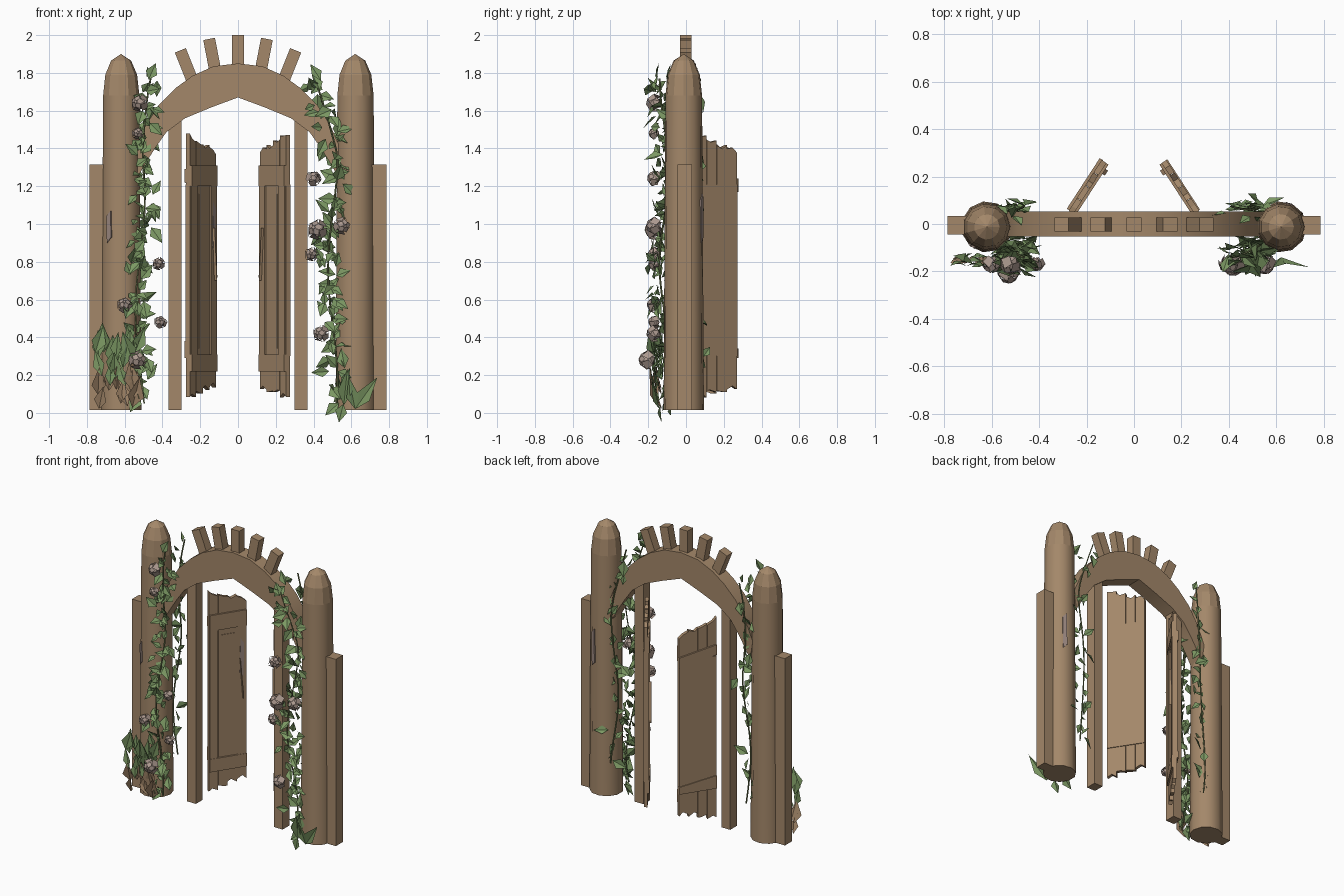
import bpy, bmesh, math, random
from mathutils import Vector, Matrix

random.seed(4)
rnd = random.uniform
if "Cube" in bpy.data.objects:
    bpy.data.objects.remove(bpy.data.objects["Cube"], do_unlink=True)


def material(name, rgb):
    m = bpy.data.materials.new(name)
    m.use_nodes = True
    m.diffuse_color = (*rgb, 1)
    m.node_tree.nodes["Principled BSDF"].inputs["Base Color"].default_value = (*rgb, 1)
    return m


WOOD = material("warm wood", (0.37, 0.245, 0.143))
LEAF = material("leaf green", (0.2, 0.315, 0.125))
STEM = material("stem green", (0.19, 0.23, 0.095))
ROSE = material("dusty rose", (0.42, 0.325, 0.28))
WORN = material("weathered mauve", (0.34, 0.255, 0.225))


def finish(bm, name, mat, smooth=False, closed=True):
    if closed:
        bmesh.ops.recalc_face_normals(bm, faces=bm.faces)
    mesh = bpy.data.meshes.new(name)
    bm.to_mesh(mesh)
    bm.free()
    mesh.materials.append(mat)
    ob = bpy.data.objects.new(name, mesh)
    bpy.context.collection.objects.link(ob)
    if smooth:
        bpy.ops.object.select_all(action='DESELECT')
        ob.select_set(True)
        bpy.context.view_layer.objects.active = ob
        bpy.ops.object.shade_smooth_by_angle(angle=math.radians(34))
    return ob


def prism(bm, outline, depth_a, depth_b, place):
    """Extrude a 2D outline (u, z) between two depths; place maps (u, depth, z)."""
    a, b = [[bm.verts.new(place(u, d, z)) for u, z in outline] for d in (depth_a, depth_b)]
    bm.faces.new(a)
    bm.faces.new(b[::-1])
    n = len(a)
    for i in range(n):
        bm.faces.new((a[i], b[i], b[(i + 1) % n], a[(i + 1) % n]))


def straight(u, d, z):
    return Vector((u, d, z))


def rect(u0, u1, z0, z1):
    return [(u0, z0), (u1, z0), (u1, z1), (u0, z1)]


SIDES = 11


# Round log post with a faceted domed top
def post(side, name):
    bm = bmesh.new()
    rings = []
    for z, r in [(0.015, 0.108), (0.3, 0.106), (0.9, 0.103), (1.68, 0.098),
                 (1.79, 0.086), (1.865, 0.054)]:
        rings.append([bm.verts.new((side * 0.62 + r * math.cos(t), -0.012 + r * math.sin(t), z))
                      for t in (math.tau * i / SIDES for i in range(SIDES))])
    tip = bm.verts.new((side * 0.62, -0.012, 1.9))
    for lo, hi in zip(rings, rings[1:]):
        for i in range(SIDES):
            j = (i + 1) % SIDES
            bm.faces.new((lo[i], lo[j], hi[j], hi[i]))
    for i in range(SIDES):
        bm.faces.new((rings[-1][i], rings[-1][(i + 1) % SIDES], tip))
    bm.faces.new(rings[0][::-1])
    ob = finish(bm, name, WOOD, True)
    for f in ob.data.polygons:
        f.use_smooth = f.use_smooth and f.center.z < 1.7


# Worn patch lying along the side of a post
def post_patch(side, degrees, z0, z1, name):
    t = math.radians(degrees)
    normal, across = Vector((math.cos(t), math.sin(t), 0)), Vector((-math.sin(t), math.cos(t), 0))
    bm = bmesh.new()
    prism(bm, [(-0.012, z0), (0.016, z0 + 0.03), (0.012, z1), (-0.016, z1 - 0.03)], 0.097, 0.1055,
          lambda u, d, z: Vector((side * 0.62, -0.012, z)) + normal * d + across * u)
    finish(bm, name, WORN)


# Open door: jagged planks, framed front, panelled back
def door(side, name):
    hinge, free = Vector((side * 0.265, 0.05, 0)), Vector((side * 0.125, 0.265, 0))
    along = (free - hinge).normalized()
    width = (free - hinge).length
    out = Vector((-side * along.y, side * along.x, 0))

    def place(u, d, z):
        return hinge + along * u + out * d + Vector((0, 0, z))

    bm = bmesh.new()
    count = 4
    for i in range(count):
        u0, u1 = width * i / count, width * (i + 1) / count - 0.002
        mid = (u0 + u1) / 2 + rnd(-0.015, 0.015)
        top, low = 1.47 - 0.022 * i, 0.08 + 0.012 * i
        prism(bm, [(u0, low + rnd(0, 0.03)), (mid, low + rnd(0, 0.05)), (u1, low + rnd(0, 0.02)),
                   (u1, top + rnd(-0.04, 0)), (mid, top + rnd(-0.03, 0)), (u0, top + rnd(-0.01, 0.01))],
              -0.012, 0.012, place)
    # Front stiles, rails and raised centre board
    for u0, u1, z0, z1, d in [(0.005, 0.06, 0.3, 1.22, 0.02), (width - 0.06, width - 0.003, 0.3, 1.22, 0.02),
                              (0.003, width - 0.003, 1.2, 1.31, 0.023), (0.003, width - 0.003, 0.22, 0.31, 0.023),
                              (0.085, width - 0.085, 0.34, 1.16, 0.016)]:
        prism(bm, rect(u0, u1, z0, z1), 0.005, d, place)
    # Back panel, with ledge boards on one door
    prism(bm, rect(0.002, width - 0.002, 0.3, 1.21), -0.005, -0.017, place)
    if side < 0:
        prism(bm, [(0.002, 1.22), (width, 1.17), (width, 1.24), (0.002, 1.29)], -0.005, -0.023, place)
        prism(bm, [(0.002, 0.29), (width, 0.29), (width, 0.34), (0.002, 0.38)], -0.005, -0.023, place)
        patch = bmesh.new()
        prism(patch, [(width - 0.05, 0.88), (width - 0.025, 0.85), (width - 0.02, 1.08), (width - 0.045, 1.12)],
              0.018, 0.022, place)
        finish(patch, name + "_worn_patch", WORN)
    # Splintered latch at the free edge
    prism(bm, [(width - 0.05, 0.98), (width - 0.03, 0.7), (width - 0.025, 0.72)], 0.02, 0.035, place)
    finish(bm, name, WOOD)


for side, label in ((-1, "right"), (1, "left")):
    post(side, label + "_post")
    bm = bmesh.new()
    prism(bm, rect(side * 0.68, side * 0.785, 0.015, 1.315), -0.045, 0.033, straight)
    finish(bm, label + "_side_board", WOOD)
    bm = bmesh.new()
    prism(bm, rect(side * 0.3, side * 0.368, 0.015, 1.6), -0.035, 0.04, straight)
    finish(bm, label + "_door_jamb", WOOD)
    door(side, label + "_door")
post_patch(-1, 232, 0.9, 1.07, "right_post_worn_patch")
post_patch(1, 70, 0.9, 1.16, "left_post_worn_patch")

# Arch beam with a pointed underside, made of matching wedge segments
outer = [(0, 1.85), (0.13, 1.835), (0.24, 1.785), (0.33, 1.72), (0.42, 1.63), (0.49, 1.52), (0.55, 1.38)]
inner = [(0, 1.67), (0.14, 1.618), (0.28, 1.56), (0.38, 1.485), (0.44, 1.4), (0.49, 1.32), (0.53, 1.25)]
beam = [(-u, z) for u, z in outer[:0:-1]] + outer
under = [(-u, z) for u, z in inner[:0:-1]] + inner
bm = bmesh.new()
strips = [[bm.verts.new((u, y, z)) for u, z in line]
          for line, y in ((beam, -0.052), (beam, 0.052), (under, 0.052), (under, -0.052))]
for a, b in zip(strips, strips[1:] + strips[:1]):
    for i in range(len(beam) - 1):
        bm.faces.new((a[i], a[i + 1], b[i + 1], b[i]))
for i in (0, -1):
    bm.faces.new([s[i] for s in strips])
finish(bm, "arch_beam", WOOD, True)

# Short slats fanning over the arch
for i in range(-2, 3):
    bm = bmesh.new()
    bmesh.ops.create_cube(bm, size=1)
    bm.transform(Matrix.Translation((i * 0.135, -0.002, 1.905 - 0.0185 * i * i))
                 @ Matrix.Rotation(i * 0.19, 4, 'Y') @ Matrix.Diagonal((0.063, 0.06, 0.19, 1)))
    finish(bm, "arch_slat_%d" % (i + 3), WOOD)


# Folded leaf made of two halves meeting on the midrib
def leaf(bm, base, direction, facing, length, breadth=0.32):
    d = direction.normalized()
    side = d.cross(facing).normalized()
    n = side.cross(d)
    w = length * breadth * rnd(0.85, 1.15)
    a, l, t, r = [bm.verts.new(p) for p in (
        base, base + d * length * 0.4 + side * w + n * w * 0.35,
        base + d * length, base + d * length * 0.4 - side * w + n * w * 0.35)]
    bm.faces.new((a, l, t))
    bm.faces.new((a, t, r))


def jitter(s):
    return Vector((rnd(-s, s), rnd(-s, s), rnd(-s, s)))


def stem(name, points, radius):
    cu = bpy.data.curves.new(name, 'CURVE')
    cu.dimensions, cu.bevel_depth, cu.bevel_resolution, cu.resolution_u = '3D', radius, 0, 3
    sp = cu.splines.new('BEZIER')
    sp.bezier_points.add(len(points) - 1)
    for bp, p in zip(sp.bezier_points, points):
        bp.co = p
        bp.handle_left_type = bp.handle_right_type = 'AUTO'
    cu.materials.append(STEM)
    bpy.context.collection.objects.link(bpy.data.objects.new(name, cu))


# Climbing vines in front of and behind each post
for side, label in ((-1, "right"), (1, "left")):
    def vine(t, back):
        x = 0.51 - side * 0.008 + 0.025 * math.sin(t * 9 + side) - 0.08 * max(0, t - 0.75) * 4
        y = 0.07 + 0.01 * math.sin(t * 13) if back else -0.115 + 0.025 * math.sin(t * 11)
        return Vector((side * x, y, 0.05 + 1.72 * t))
    for back in (False, True):
        where = "back" if back else "front"
        start = 0.12 if back else 0
        stem("%s_%s_vine" % (label, where), [vine(start + (1 - start) * i / 12, back) for i in range(13)], 0.005)
        bm = bmesh.new()
        count = 32 if back else 85
        for i in range(count):
            t = start + (1 - start) * (i + 0.5) / count
            p = vine(t, back) + Vector((rnd(-0.045, 0.045), rnd(-0.045, 0.02 if back else 0.045), rnd(-0.03, 0.03)))
            leaf(bm, p, Vector((rnd(-0.7, 0.7), rnd(-0.6, 0.3), rnd(-1, 1))),
                 Vector((0, 1 if back else -1, 0.5)) + jitter(0.5), rnd(0.065, 0.11))
        finish(bm, "%s_%s_leaves" % (label, where), LEAF, closed=False)

# Tall leaves and dry blades at the post feet
for name, mat, count, low, high in (("right_foot_leaves", LEAF, 17, 0.12, 0.32),
                                    ("right_foot_dry_blades", WOOD, 11, 0.02, 0.14)):
    bm = bmesh.new()
    for i in range(count):
        leaf(bm, Vector((-rnd(0.54, 0.76), rnd(-0.17, -0.12), rnd(low, high))),
             Vector((rnd(-0.45, 0.45), rnd(-0.35, 0.1), 1)), Vector((0, -1, 0.2)) + jitter(0.4),
             rnd(0.12, 0.18), 0.24)
    finish(bm, name, mat, closed=False)
bm = bmesh.new()
for x, z, lean, length in ((0.62, 0.02, 0.7, 0.21), (0.62, 0.02, -0.2, 0.18),
                           (0.56, 0.04, 0.1, 0.2), (0.55, 0.13, 0.4, 0.12)):
    leaf(bm, Vector((x, -0.14, z)), Vector((lean, -0.25, 1)), Vector((0, -1, 0.2)), length, 0.22)
finish(bm, "left_foot_leaves", LEAF, closed=False)


# Rose: two whorls of petals closing over a bud
def rose(center, size, name):
    bm = bmesh.new()
    bmesh.ops.create_icosphere(bm, subdivisions=1, radius=size * 0.72)
    for petal in ([(0.55, 0, 0.75), (1, -0.6, 0.15), (0.85, 0, -0.4), (1, 0.6, 0.15)],
                  [(0.1, 0, 0.95), (0.55, -0.7, 0.75), (0.75, 0, 0.45), (0.55, 0.7, 0.75)]):
        for k in range(5):
            t = math.tau * (k + petal[0][0]) / 5
            bm.faces.new([bm.verts.new(Vector((
                size * q * math.cos(t + a), -size * h, size * q * math.sin(t + a))))
                for q, a, h in petal])
    bm.transform(Matrix.Translation(center) @ Matrix.Rotation(rnd(-0.5, 0), 4, 'X')
                 @ Matrix.Rotation(rnd(-0.5, 0.5), 4, 'Z'))
    finish(bm, name, ROSE, closed=False)


roses = [(-0.52, 1.64, 0.05), (-0.53, 1.48, 0.035), (-0.42, 0.79, 0.037), (-0.6, 0.57, 0.045),
         (-0.41, 0.48, 0.037), (-0.53, 0.28, 0.054), (0.4, 1.24, 0.045), (0.42, 0.97, 0.058),
         (0.55, 0.99, 0.05), (0.39, 0.84, 0.04), (0.44, 0.42, 0.048)]
for i, (x, z, size) in enumerate(roses):
    rose(Vector((x, -0.2 if z < 0.3 else -0.165, z)), size, "rose_%d" % (i + 1))
